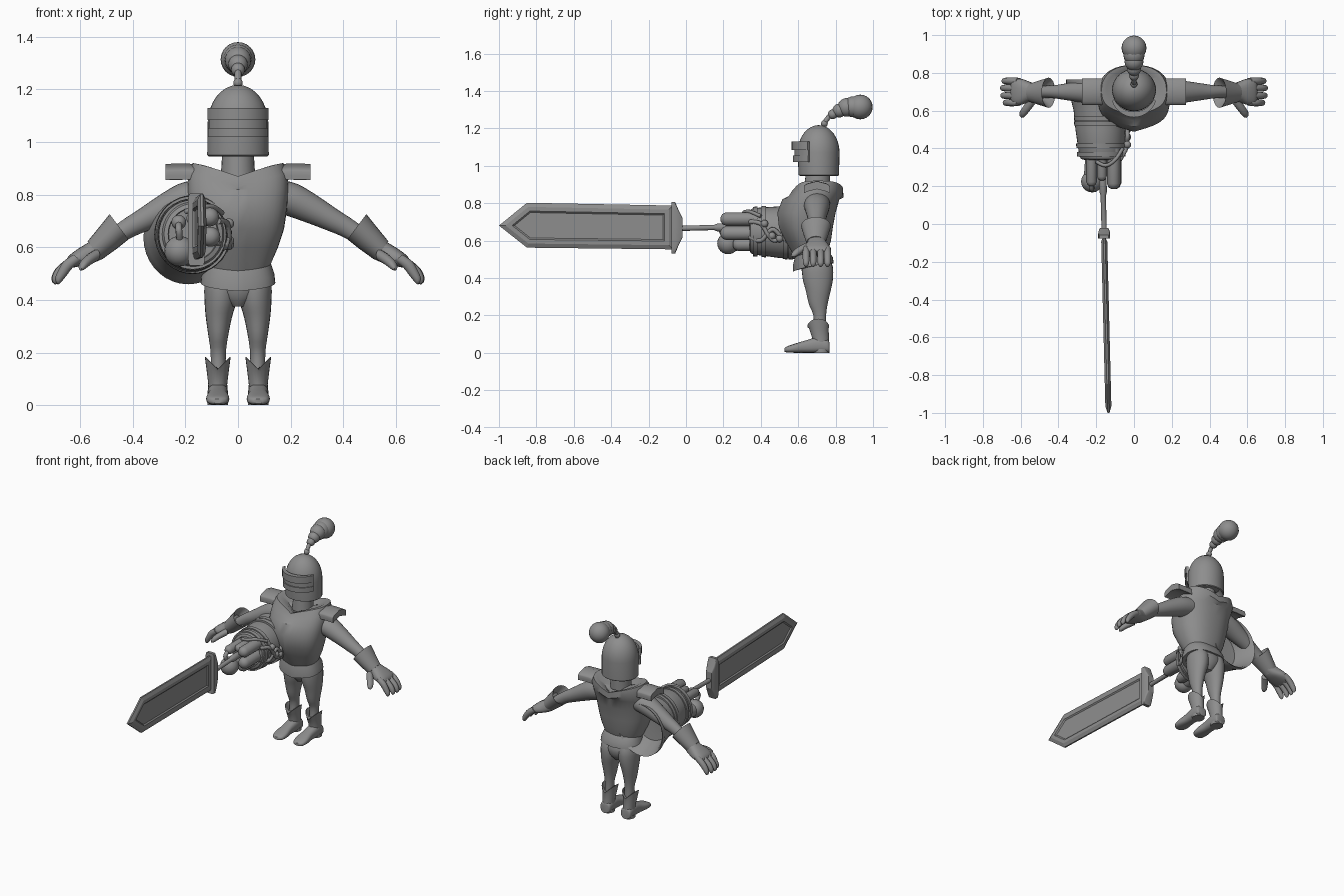
import bpy, bmesh, math
from mathutils import Vector

steel = bpy.data.materials.new("steel_grey")
steel.diffuse_color = (0.27, 0.27, 0.27, 1)


def finish(name, bm, angle=40):
    bmesh.ops.recalc_face_normals(bm, faces=bm.faces)
    me = bpy.data.meshes.new(name)
    bm.to_mesh(me)
    bm.free()
    ob = bpy.data.objects.new(name, me)
    bpy.context.collection.objects.link(ob)
    me.materials.append(steel)
    bpy.ops.object.select_all(action='DESELECT')
    ob.select_set(True)
    bpy.context.view_layer.objects.active = ob
    bpy.ops.object.shade_smooth_by_angle(angle=math.radians(angle))
    return ob


def spline(secs, k):
    """Catmull-Rom refinement of section tuples."""
    out = []
    for i in range(len(secs) - 1):
        p0, p1 = secs[max(i - 1, 0)], secs[i]
        p2, p3 = secs[i + 1], secs[min(i + 2, len(secs) - 1)]
        for j in range(k):
            t = j / k
            out.append(tuple(0.5 * (2*b + (c - a)*t + (2*a - 5*b + 4*c - d)*t*t + (3*b - a - 3*c + d)*t**3)
                             for a, b, c, d in zip(p0, p1, p2, p3)))
    return out + [secs[-1]]


def loft(name, secs, u, v, n=24, power=2, k=3, s=1, warp=None, caps=True, angle=40):
    """Skin rings (x, y, z, radius_u, radius_v) spanned by axes u and v; s=-1 mirrors x."""
    bm = bmesh.new()
    u, v = Vector(u).normalized(), Vector(v).normalized()
    rings = []
    for i, (x, y, z, a, b) in enumerate(spline(secs, k) if k > 1 else secs):
        ring = []
        for j in range(n):
            t = 2 * math.pi * j / n
            c, d = math.cos(t), math.sin(t)
            c, d = (math.copysign(abs(q) ** (2 / power), q) for q in (c, d))
            p = Vector((x, y, z)) + u * (a * c) + v * (b * d)
            if warp:
                p = warp(p, i, c, d)
            p.x *= s
            ring.append(bm.verts.new(p))
        rings.append(ring)
    for r, q in zip(rings, rings[1:]):
        for j in range(n):
            bm.faces.new((r[j], r[(j + 1) % n], q[(j + 1) % n], q[j]))
    if caps:
        bm.faces.new(rings[0])
        bm.faces.new(rings[-1])
    return finish(name, bm, angle)


def tube(name, pts, r):
    cu = bpy.data.curves.new(name, 'CURVE')
    cu.dimensions, cu.bevel_depth, cu.bevel_resolution, cu.use_fill_caps = '3D', r, 2, True
    sp = cu.splines.new('POLY')
    pts = spline(pts, 5)
    sp.points.add(len(pts) - 1)
    for q, p in zip(sp.points, pts):
        q.co = (*p, 1)
    cu.materials.append(steel)
    ob = bpy.data.objects.new(name, cu)
    bpy.context.collection.objects.link(ob)


def ball(name, c, r):
    bm = bmesh.new()
    bmesh.ops.create_uvsphere(bm, u_segments=20, v_segments=12, radius=r)
    bmesh.ops.translate(bm, vec=c, verts=bm.verts)
    finish(name, bm)


X, Y, Z = (1, 0, 0), (0, 1, 0), (0, 0, 1)


# breastplate with a pointed front, flared skirt and scooped collar
def torso_warp(p, i, c, d):
    if i >= 7:
        p.z -= 0.05 * (1 - abs(c)) ** 1.2
    if i < 3:
        p.z += 0.2 * (p.y - 0.68) + 0.01 * abs(c)
    if d < 0:
        p.y += 0.025 * abs(c) * (1 - abs(c)) * 4 * (0.6 if i > 2 else 0.2)
    return p


prof = [(.455, .142, .572, .79), (.49, .138, .572, .785), (.53, .125, .582, .76), (.60, .152, .53, .775),
        (.67, .175, .497, .785), (.75, .187, .488, .80), (.82, .192, .515, .82), (.88, .19, .545, .842),
        (.92, .172, .57, .84), (.915, .145, .60, .82), (.885, .10, .63, .79), (.88, .05, .66, .75)]
loft("breastplate", [(0, (f + b) / 2, z, w, (b - f) / 2) for z, w, f, b in prof],
     X, Y, n=40, power=2.3, k=1, warp=torso_warp, angle=32)
loft("neck", [(0, .70, .86, .066, .07), (0, .705, .96, .06, .065)], X, Y, k=1)

# helmet dome, with an open underside
dome = [(0, .712, .985, .085, .08), (0, .712, .945, .112, .1), (0, .71, .95, .117, .108), (0, .709, 1.07, .116, .112)]
for j in range(1, 9):
    t = j / 8 * math.pi / 2
    q = max(math.cos(t), .02)
    dome.append((0, .709, 1.07 + .147 * math.sin(t), .115 * q, .112 * q))
loft("helmet", dome, X, Y, n=32, k=1)


# visor slats wrapped around the face
def band(name, z0, z1, grow):
    bm = bmesh.new()
    rows = []
    for j in range(17):
        t = math.radians(-90 + (j / 8 - 1) * 68)
        c, d = math.cos(t), math.sin(t)
        rows.append([bm.verts.new((c * (.113 + r * .4), .70 + d * (.105 + r), z))
                     for r, z in ((0, z0), (grow, z0), (grow, z1), (0, z1))])
    for a, b in zip(rows, rows[1:]):
        for k in range(4):
            bm.faces.new((a[k], a[(k + 1) % 4], b[(k + 1) % 4], b[k]))
    bm.faces.new(rows[0])
    bm.faces.new(rows[-1])
    finish(name, bm)


band("visor_lower", 1.02, 1.054, .024)
band("visor_slot", 1.05, 1.088, .016)
band("visor_upper", 1.084, 1.13, .03)

# plume: stem and growing puffs
tube("plume_stem", [(0, .738, 1.205), (0, .748, 1.24), (0, .78, 1.28)], .013)
for y, z, r in ((.74, 1.225, .018), (.785, 1.275, .026), (.82, 1.295, .037), (.86, 1.312, .05), (.895, 1.315, .056), (.932, 1.314, .066)):
    ball("plume_puff", (0, y, z), r)

for s in (1, -1):
    # shoulder plate
    loft("shoulder_plate", [(.15, .70, .885, .07, .02), (.20, .70, .888, .07, .021), (.275, .70, .886, .07, .021)],
         Y, Z, n=24, power=9, k=1, s=s, angle=30,
         warp=lambda p, i, c, d: Vector((p.x, p.y, p.z - 5 * (p.y - .70) ** 2 + .01)))
    # sleeve
    loft("arm", [(.13, .70, .80, .07, .065), (.20, .70, .782, .068, .064), (.28, .70, .745, .056, .055),
                 (.36, .70, .703, .044, .044), (.43, .70, .665, .034, .037), (.52, .70, .60, .03, .034)],
         Y, (.45, 0, .9), s=s)
    # flared glove cuff, hollow at the elbow end
    loft("glove_cuff", [(.49, .695, .648, .035, .03), (.457, .695, .674, .072, .052), (.452, .695, .678, .08, .06),
                        (.49, .695, .64, .068, .054), (.545, .695, .588, .05, .044)], Y, (.6, 0, .8), k=1, s=s)
    loft("palm", [(.52, .695, .602, .045, .04), (.555, .70, .58, .052, .04), (.595, .70, .562, .068, .034),
                  (.63, .70, .545, .068, .025), (.645, .70, .533, .06, .015)], Y, (.6, 0, .8), power=2.5, s=s)
    for y, e in ((.757, .0), (.72, .008), (.68, .006), (.642, -.006)):
        loft("finger", [(.61, y, .56, .017, .02), (.645, y, .535, .019, .021), (.672 + e, y, .505, .018, .019),
                        (.69 + e, y, .475, .015, .014), (.692 + e, y, .462, .006, .006)], Y, (.8, 0, .6), n=12, s=s)
    loft("thumb", [(.54, .65, .57, .022, .022), (.57, .61, .55, .021, .021), (.592, .58, .53, .018, .018),
                   (.60, .567, .52, .007, .007)], (.6, .6, 0), Z, n=12, s=s)
    # leg and boot
    loft("leg", [(.06, .70, .50, .06, .07), (.064, .703, .45, .064, .083), (.067, .705, .39, .06, .08),
                 (.073, .707, .33, .049, .066), (.075, .707, .26, .037, .05), (.075, .715, .20, .029, .034),
                 (.075, .715, .13, .029, .034)], X, Y, s=s)
    loft("boot_shaft", [(.077, .71, .14, .03, .036), (.077, .707, .182, .045, .055), (.077, .707, .182, .049, .059),
                        (.077, .71, .13, .042, .052), (.077, .72, .08, .036, .045), (.077, .72, .03, .038, .045)],
         X, Y, k=1, s=s, warp=lambda p, i, c, d: Vector((p.x, p.y, p.z - (.045 * (1 - abs(c)) if i in (1, 2) else 0))))
    loft("boot_foot", [(.077, .766, .03, .03, .028), (.077, .755, .036, .037, .036), (.077, .70, .041, .039, .041),
                       (.077, .64, .033, .037, .033), (.077, .58, .024, .044, .024), (.077, .54, .018, .037, .016),
                       (.077, .526, .015, .018, .009)], X, Z, power=2.6, s=s)
    loft("boot_heel", [(.077, .725, 0, .039, .042), (.077, .725, .02, .039, .042)], X, Y, k=1, s=s)
loft("pelvis", [(0, .70, .375, .03, .05), (0, .702, .41, .08, .075), (0, .70, .46, .12, .085), (0, .69, .52, .11, .07)], X, Y)

# flared open gauntlet barrel beside the body
barrel = [(.62, .02), (.63, .125), (.755, .164), (.765, .175), (.74, .177), (.70, .163), (.60, .143), (.50, .138),
          (.36, .124), (.345, .116), (.34, .10), (.37, .095), (.37, .02)]
loft("barrel", [(-.17 - .02 * (y - .35) / .4, y, .65 - .014 * (y - .35) / .4, r * .96, r) for y, r in barrel], X, Z, n=36, k=1)
for y, r in ((.37, .127), (.415, .131), (.53, .142), (.56, .143)):
    loft("barrel_strap", [(-.173, y + dy, .648, (r + e) * .97, r + e) for dy, e in
                          ((-.012, -.01), (-.012, .005), (.012, .007), (.012, -.01))], X, Z, n=36, k=1)

# canisters in the mouth of the barrel
def canister(x, z, r, y0, y1=.40):
    loft("canister", [(x, y0, z, r * .3, r * .3), (x, y0 + r * .25, z, r * .75, r * .75), (x, y0 + r * .8, z, r, r),
                      (x, y1, z, r, r)], X, Z, n=20, k=1)


for x, z, r, y0 in ((-.108, .715, .036, .185), (-.105, .64, .038, .185), (-.225, .695, .028, .20),
                    (-.17, .71, .026, .23), (-.16, .58, .035, .25)):
    canister(x, z, r, y0)
ball("lamp", (-.222, .225, .585), .058)
loft("lamp_collar", [(-.222, .23, .585, .045, .045), (-.215, .40, .60, .04, .04)], X, Z, k=1)
tube("hose", [(-.222, .20, .63), (-.225, .185, .67), (-.225, .24, .70)], .013)
tube("side_hose", [(-.075, .34, .70), (-.042, .40, .69), (-.035, .44, .63), (-.035, .48, .60), (-.04, .53, .66)], .012)
tube("side_hose", [(-.08, .34, .62), (-.05, .40, .60), (-.035, .46, .66), (-.04, .51, .62), (-.05, .55, .59)], .012)
for y, z in ((.42, .69), (.46, .625), (.50, .61)):
    ball("side_knob", (-.035, y, z), .02)
tube("top_cable", [(-.20, .33, .735), (-.15, .31, .75), (-.10, .34, .755), (-.06, .40, .73)], .01)

# sword grip and crossguard
loft("grip", [(-.165, .40, .67, .02, .02), (-.165, .22, .67, .02, .022), (-.163, .17, .67, .02, .022),
              (-.163, .15, .67, .014, .014), (-.158, -.03, .665, .014, .014)], X, Z, k=1)
loft("crossguard", [(-.158, -.02, .668, .022, .055), (-.158, -.04, .668, .03, .095), (-.158, -.058, .668, .032, .138),
                    (-.158, -.078, .668, .032, .138)], X, Z, n=24, power=9, k=1, angle=25)

# blade: outline prism, with a bevelled edge and sunken panel on each side
bm = bmesh.new()
outline = ((-.07, .787), (-.07, .553), (-.85, .562), (-1.0, .68), (-.85, .802))
sides = [[bm.verts.new((h, y, z)) for y, z in outline] for h in (-.005, .005)]
flats = [bm.faces.new(sides[0]), bm.faces.new(sides[1][::-1])]
for j in range(5):
    m = (j + 1) % 5
    bm.faces.new((sides[0][j], sides[1][j], sides[1][m], sides[0][m]))
bmesh.ops.recalc_face_normals(bm, faces=bm.faces)
for width, depth in ((.022, .011), (.022, 0), (.008, -.007)):
    bmesh.ops.inset_individual(bm, faces=flats, thickness=width, depth=depth, use_even_offset=True)
for v in bm.verts:
    v.co.x += -.158 - (v.co.y + .075) * .025
finish("blade", bm, 10)
